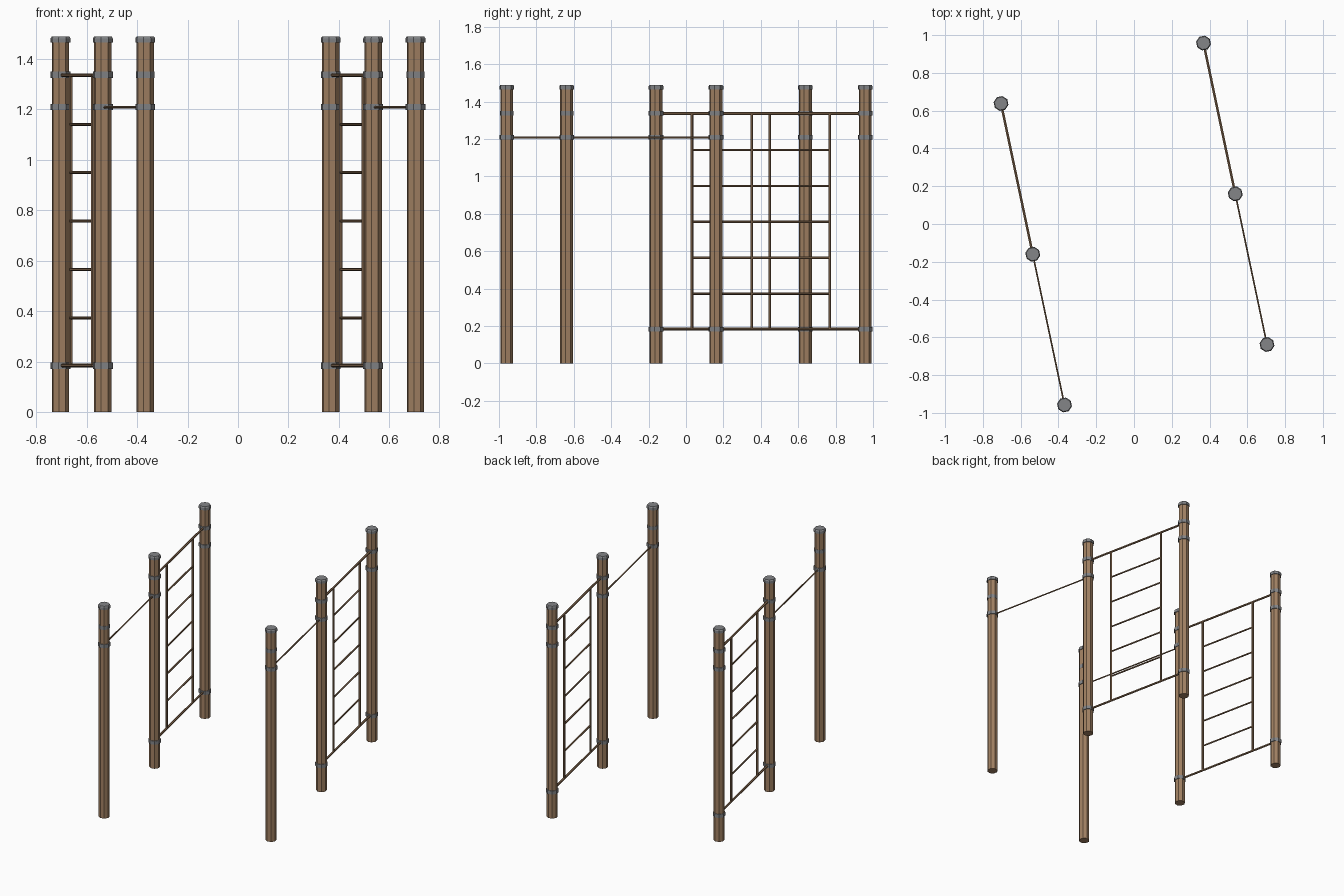
import bpy, math
from mathutils import Vector

if "Cube" in bpy.data.objects:
    bpy.data.objects.remove(bpy.data.objects["Cube"])


def material(name, rgb):
    m = bpy.data.materials.new(name)
    m.diffuse_color = (*rgb, 1)
    m.use_nodes = True
    m.node_tree.nodes["Principled BSDF"].inputs["Base Color"].default_value = m.diffuse_color
    return m


WOOD = material("wood_brown", (0.36, 0.22, 0.125))
BAR = material("bar_brown", (0.26, 0.155, 0.085))
METAL = material("metal_grey", (0.23, 0.235, 0.245))
TURN = math.atan2(0.165, 0.80)     # rows lean away from the y axis


def finish(name, mat):
    o = bpy.context.object
    o.name = name
    o.data.materials.append(mat)
    return o


def prism(name, x, y, z0, z1, r, mat, r_top=None):
    """Eight-sided upright prism, turned with its row."""
    bpy.ops.mesh.primitive_cone_add(
        vertices=8, radius1=r, radius2=r if r_top is None else r_top,
        depth=z1 - z0, location=(x, y, (z0 + z1) / 2),
        rotation=(0, 0, TURN + math.pi / 8))
    return finish(name, mat)


def bar(name, a, b, r, mat=BAR):
    """Thin six-sided bar between two points."""
    a, b = Vector(a), Vector(b)
    d = b - a
    bpy.ops.mesh.primitive_cylinder_add(
        vertices=6, radius=r, depth=d.length, location=(a + b) / 2)
    o = finish(name, mat)
    o.rotation_euler = d.to_track_quat('Z', 'Y').to_euler()
    return o


def row(side, front, middle, rear):
    posts = {"front": front, "middle": middle, "rear": rear}
    for label, (x, y) in posts.items():
        tag = f"{side}_{label}"
        prism(tag + "_post", x, y, 0, 1.468, 0.035, WOOD)
        # chamfered cap
        prism(tag + "_cap", x, y, 1.465, 1.482, 0.040, METAL)
        prism(tag + "_cap_top", x, y, 1.482, 1.49, 0.040, METAL, 0.035)
        # collars holding the bars
        heights = [1.21, 1.337] + ([] if label == "front" else [0.183])
        for z in heights:
            spare = label == "front" and z > 1.3
            prism(tag + "_collar", x, y, z - 0.0125, z + 0.0125,
                  0.0365 if spare else 0.040, METAL)

    # pull-up bar
    bar(side + "_pull_up_bar", (*front, 1.208), (*middle, 1.208), 0.005)

    # ladder panel between middle and rear posts
    m, r = Vector(middle), Vector(rear)

    def at(t, z):
        p = m.lerp(r, t)
        return (p.x, p.y, z)

    for z in (0.184, 1.336):
        bar(side + "_rail", at(0, z), at(1, z), 0.0075)
    t0, t1 = 0.24, 0.762
    for t in (t0, t1):
        bar(side + "_upright", at(t, 0.184), at(t, 1.336), 0.0075)
    for i in range(1, 6):
        z = 0.184 + i * (1.336 - 0.184) / 6 - 0.003
        bar(side + "_rung", at(t0, z), at(t1, z), 0.006)


row("left", (-0.368, -0.958), (-0.536, -0.16), (-0.704, 0.638))
row("right", (0.704, -0.638), (0.536, 0.16), (0.368, 0.958))
